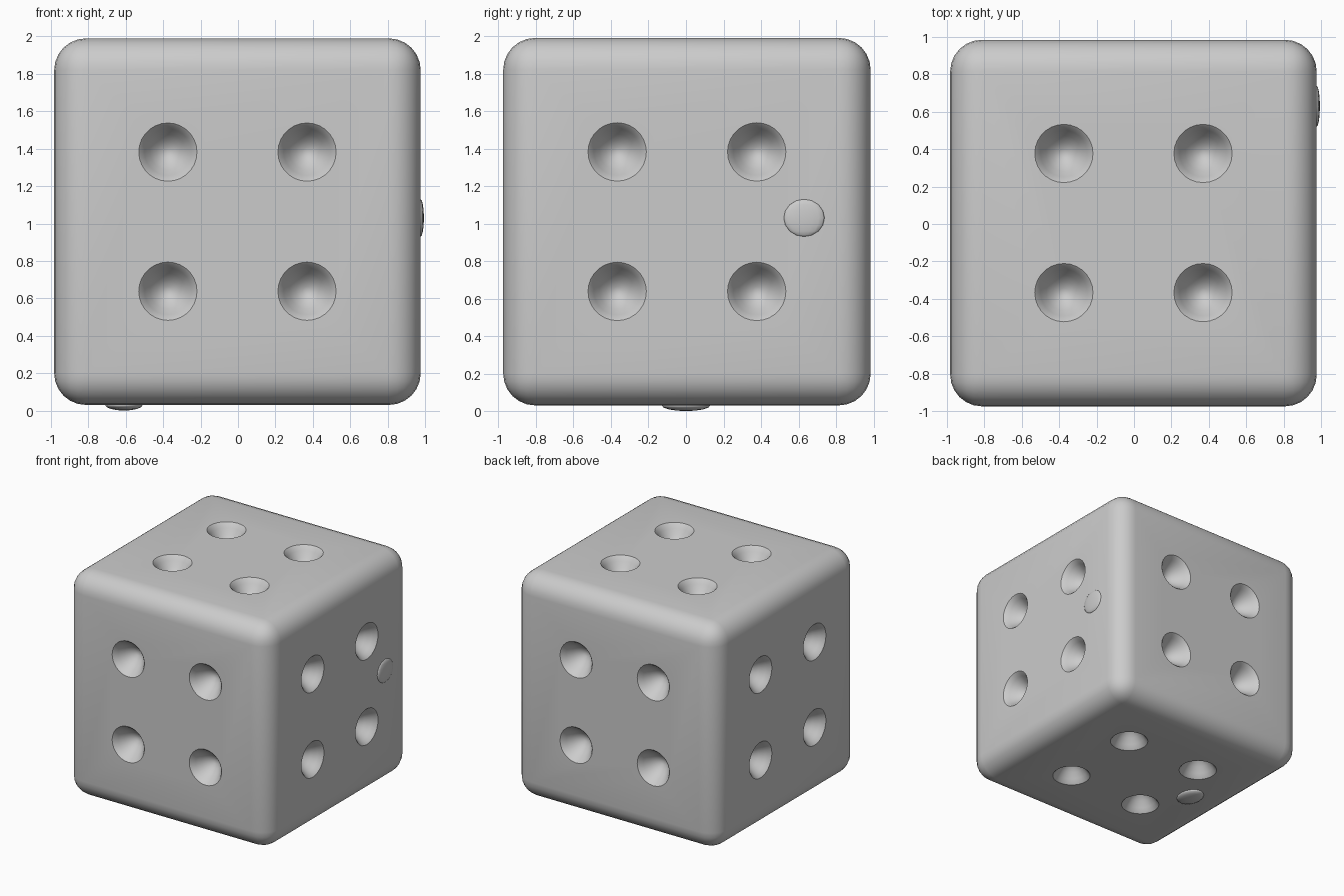
import bpy, bmesh, math
from mathutils import Vector, Matrix

if "Cube" in bpy.data.objects:
    bpy.data.objects.remove(bpy.data.objects["Cube"])

C = Vector((-0.003, 0.005, 1.01))   # cube centre
H = 0.98                            # half side
PIP = 0.372                         # pip offset from face centre


def new_object(name, bm):
    bmesh.ops.recalc_face_normals(bm, faces=bm.faces)
    mesh = bpy.data.meshes.new(name)
    bm.to_mesh(mesh)
    bm.free()
    ob = bpy.data.objects.new(name, mesh)
    bpy.context.collection.objects.link(ob)
    return ob


# rounded cube body
bm = bmesh.new()
bmesh.ops.create_cube(bm, size=2 * H, matrix=Matrix.Translation(C))
bmesh.ops.bevel(bm, geom=bm.edges[:], offset=0.17, segments=6, profile=0.5,
                affect='EDGES', clamp_overlap=True)
body = new_object("dice_body", bm)

# pit cutter: rounded cone lathe profile (radius, height above the face)
profile = [(0, 0.05), (0.165, 0.05), (0.16, 0.004), (0.145, -0.01), (0.125, -0.04),
           (0.095, -0.085), (0.06, -0.122), (0.025, -0.142), (0, -0.147)]
SIDES = 28


def add_pit(bm, mat):
    rings = []
    for r, z in profile:
        n = 1 if r == 0 else SIDES
        rings.append([bm.verts.new(mat @ Vector((r * math.cos(2 * math.pi * i / SIDES),
                                                 r * math.sin(2 * math.pi * i / SIDES), z)))
                      for i in range(n)])
    for a, b in zip(rings, rings[1:]):
        for i in range(SIDES):
            j = (i + 1) % SIDES
            quad = [a[i % len(a)], b[i % len(b)], b[j % len(b)], a[j % len(a)]]
            bm.faces.new(list(dict.fromkeys(quad)))


# four pits on each of the six faces
bm = bmesh.new()
for axis in range(3):
    for side in (-1, 1):
        n = Vector((0, 0, 0))
        n[axis] = side
        rot = n.to_track_quat('Z', 'Y').to_matrix().to_4x4()
        face = Matrix.Translation(C + n * H) @ rot
        for u in (-PIP, PIP):
            for v in (-PIP, PIP):
                add_pit(bm, face @ Matrix.Translation((u, v, 0)))
cutter = new_object("pit_cutter", bm)
cutter.hide_render = True

mod = body.modifiers.new("pits", 'BOOLEAN')
mod.operation = 'DIFFERENCE'
mod.solver = 'EXACT'
mod.object = cutter
bpy.context.view_layer.objects.active = body
body.select_set(True)
bpy.ops.object.modifier_apply(modifier=mod.name)
bpy.data.objects.remove(cutter, do_unlink=True)
bpy.ops.object.shade_smooth_by_angle(angle=math.radians(25))
body.select_set(False)

# small surface blisters: name, centre, radii
blisters = [
    ("bottom_blister", (-0.61, 0.0, 0.03), (0.10, 0.13, 0.03)),
    ("right_blister", (0.976, 0.63, 1.03), (0.018, 0.11, 0.10)),
]
for name, loc, rad in blisters:
    bm = bmesh.new()
    bmesh.ops.create_uvsphere(bm, u_segments=16, v_segments=8, radius=1,
                              matrix=Matrix.Translation(loc) @ Matrix.Diagonal((*rad, 1)))
    for f in bm.faces:
        f.smooth = True
    new_object(name, bm)
